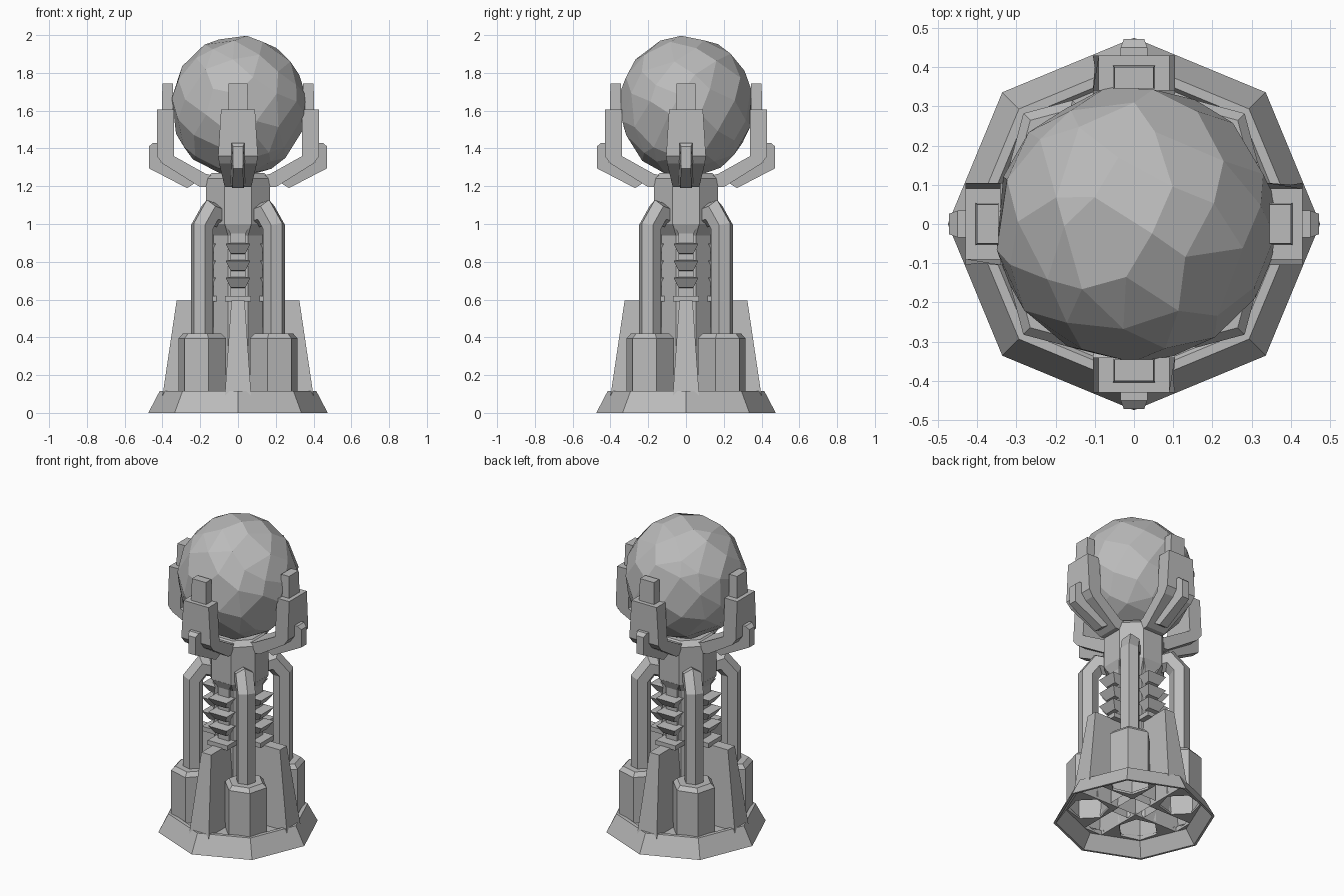
import bpy, bmesh, math, random
from mathutils import Vector

cube = bpy.data.objects.get("Cube")
if cube:
    bpy.data.objects.remove(cube, do_unlink=True)

stone = bpy.data.materials.new("grey_stone")
stone.use_nodes = True
GREY = (0.5, 0.5, 0.5, 1)
stone.diffuse_color = GREY
stone.node_tree.nodes["Principled BSDF"].inputs["Base Color"].default_value = GREY


def finish(name, bm, angles=(0,)):
    """Turn a bmesh into flat shaded objects, one per angle around z."""
    bmesh.ops.recalc_face_normals(bm, faces=bm.faces)
    mesh = bpy.data.meshes.new(name)
    bm.to_mesh(mesh)
    bm.free()
    mesh.materials.append(stone)
    made = []
    for i, a in enumerate(angles):
        ob = bpy.data.objects.new(name if len(angles) == 1 else f"{name}_{i + 1}", mesh)
        ob.rotation_euler.z = math.radians(a)
        bpy.context.collection.objects.link(ob)
        made.append(ob)
    return made


def loft(name, rings, angles=(0,), open_bottom=False):
    """Skin a list of equal rings and cap the ends."""
    bm = bmesh.new()
    vs = [[bm.verts.new(p) for p in ring] for ring in rings]
    n = len(vs[0])
    for a, b in zip(vs, vs[1:]):
        for i in range(n):
            j = (i + 1) % n
            bm.faces.new((a[i], a[j], b[j], b[i]))
    bm.faces.new(vs[-1])
    if not open_bottom:
        bm.faces.new(vs[0])
    return finish(name, bm, angles)


def polygon(sides, r, z, cx=0.0):
    return [(cx + r * math.cos(math.tau * i / sides), r * math.sin(math.tau * i / sides), z)
            for i in range(sides)]


def rectangle(x0, x1, w, z):
    return [(x0, -w, z), (x1, -w, z), (x1, w, z), (x0, w, z)]


def stack(name, levels, inner, angles):
    """Rectangular sections (z, outer reach, half width) piled upward."""
    loft(name, [rectangle(inner, r, w, z) for z, r, w in levels], angles)


def slab(name, profile, angles):
    """Side profile of (reach, z, half width) spread to both sides."""
    loft(name, [[(r, s * w, z) for r, z, w in profile] for s in (-1, 1)], angles)


def tube(name, path, r, sides, angles):
    """Sweep a polygon along a path in the xz plane with mitred bends."""
    pts = [Vector((x, 0, z)) for x, z in path]
    rings = []
    for i, p in enumerate(pts):
        d0 = (p - pts[i - 1]).normalized() if i else (pts[1] - p).normalized()
        d1 = (pts[i + 1] - p).normalized() if i < len(pts) - 1 else d0
        t = (d0 + d1).normalized()
        side = Vector((t.z, 0, -t.x)) / t.dot(d0)
        rings.append([p + side * x + Vector((0, y, 0)) for x, y, _ in polygon(sides, r, 0)])
    loft(name, rings, angles)


SIDES = (0, 90, 180, 270)
CORNERS = (45, 135, 225, 315)

# Hollow eight sided base with a raised lip
base = loft("base", [polygon(8, r, z) for r, z in
                     ((0.38, 0.1), (0.39, 0.115), (0.415, 0.115), (0.475, 0), (0.46, 0),
                      (0.4, 0.085))])[0]

# Openings in the base under the pots and the crossed buttresses
cutters = loft("pot_cutter", [polygon(6, 0.122, z, 0.269) for z in (0.02, 0.2)], CORNERS)
cutters += loft("cross_cutter", [rectangle(-0.375, 0.375, 0.064, z) for z in (0.02, 0.2)],
                (0, 90))
for cutter in cutters:
    cutter.hide_render = True
    cutter.hide_set(True)
    cut = base.modifiers.new(cutter.name, "BOOLEAN")
    cut.operation, cut.solver, cut.object = "DIFFERENCE", "EXACT", cutter
bpy.context.view_layer.update()
cut_mesh = bpy.data.meshes.new_from_object(base.evaluated_get(
    bpy.context.evaluated_depsgraph_get()))
base.modifiers.clear()
base.data = cut_mesh
for cutter in cutters:
    bpy.data.objects.remove(cutter, do_unlink=True)

# Corner pots, open underneath, and the bent pipes rising from them
loft("pot", [polygon(6, r, z, 0.269) for r, z in
             ((0.13, 0.088), (0.13, 0.395), (0.105, 0.42))], CORNERS, open_bottom=True)
tube("pipe", [(0.269, 0.415), (0.269, 0.985), (0.21, 1.06), (0.1, 1.03)], 0.06, 6, CORNERS)

# Central column swelling into a flat sided head, and crossed tapered buttresses
FLAT = 1 / math.cos(math.pi / 8)
loft("column", [polygon(8, r * FLAT, z) for r, z in
                ((0.13, 0.09), (0.13, 0.94), (0.17, 1.0), (0.17, 1.24), (0.14, 1.27))],
     (22.5,), open_bottom=True)
loft("buttress", [rectangle(-r, r, w, z) for z, r, w in
                  ((0.088, 0.4, 0.07), (0.595, 0.325, 0.035))], (0, 90), open_bottom=True)

# Ribbed bellows on each side, tucked under the column head
ribs = [(0.59, 0.21, 0.07), (0.62, 0.21, 0.07), (0.62, 0.15, 0.04)]
for z in (0.66, 0.75, 0.84):
    ribs += [(z, 0.15, 0.04), (z + 0.005, 0.18, 0.04), (z + 0.055, 0.213, 0.066),
             (z + 0.06, 0.15, 0.04)]
ribs += [(0.95, 0.15, 0.04), (1.0, 0.171, 0.07)]
stack("bellows", ribs, 0.0, SIDES)

# Claws holding the ball, with an inner tab and an outer hook
slab("claw", [(0.34, 1.605, 0.09), (0.43, 1.605, 0.09), (0.43, 1.36, 0.105), (0.4, 1.32, 0.1),
              (0.2, 1.195, 0.07), (0.1, 1.195, 0.07), (0.1, 1.25, 0.07), (0.17, 1.265, 0.075),
              (0.34, 1.36, 0.105)], SIDES)
stack("claw_tab", [(1.55, 0.405, 0.055), (1.745, 0.4, 0.05)], 0.345, SIDES)
slab("claw_hook", [(0.41, 1.43, 0.036), (0.45, 1.43, 0.034), (0.472, 1.41, 0.026),
                   (0.472, 1.295, 0.026), (0.27, 1.19, 0.03), (0.23, 1.215, 0.036),
                   (0.41, 1.33, 0.036)], SIDES)

# Rough faceted ball: hull of scattered points with near-flat facets merged
random.seed(7)
bm = bmesh.new()
COUNT = 80
for i in range(COUNT):
    h = 1 - 2 * (i + 0.5) / COUNT
    turn = i * math.pi * (3 - math.sqrt(5))
    s = math.sqrt(1 - h * h)
    p = Vector((s * math.cos(turn), s * math.sin(turn), h))
    p += Vector([random.uniform(-0.1, 0.1) for _ in range(3)])
    p.normalize()
    bm.verts.new((p.x * 0.362 + 0.003, p.y * 0.358, p.z * 0.378 + 1.622))
bmesh.ops.convex_hull(bm, input=bm.verts)
bmesh.ops.dissolve_limit(bm, angle_limit=math.radians(11), verts=bm.verts, edges=bm.edges)
finish("ball", bm)
